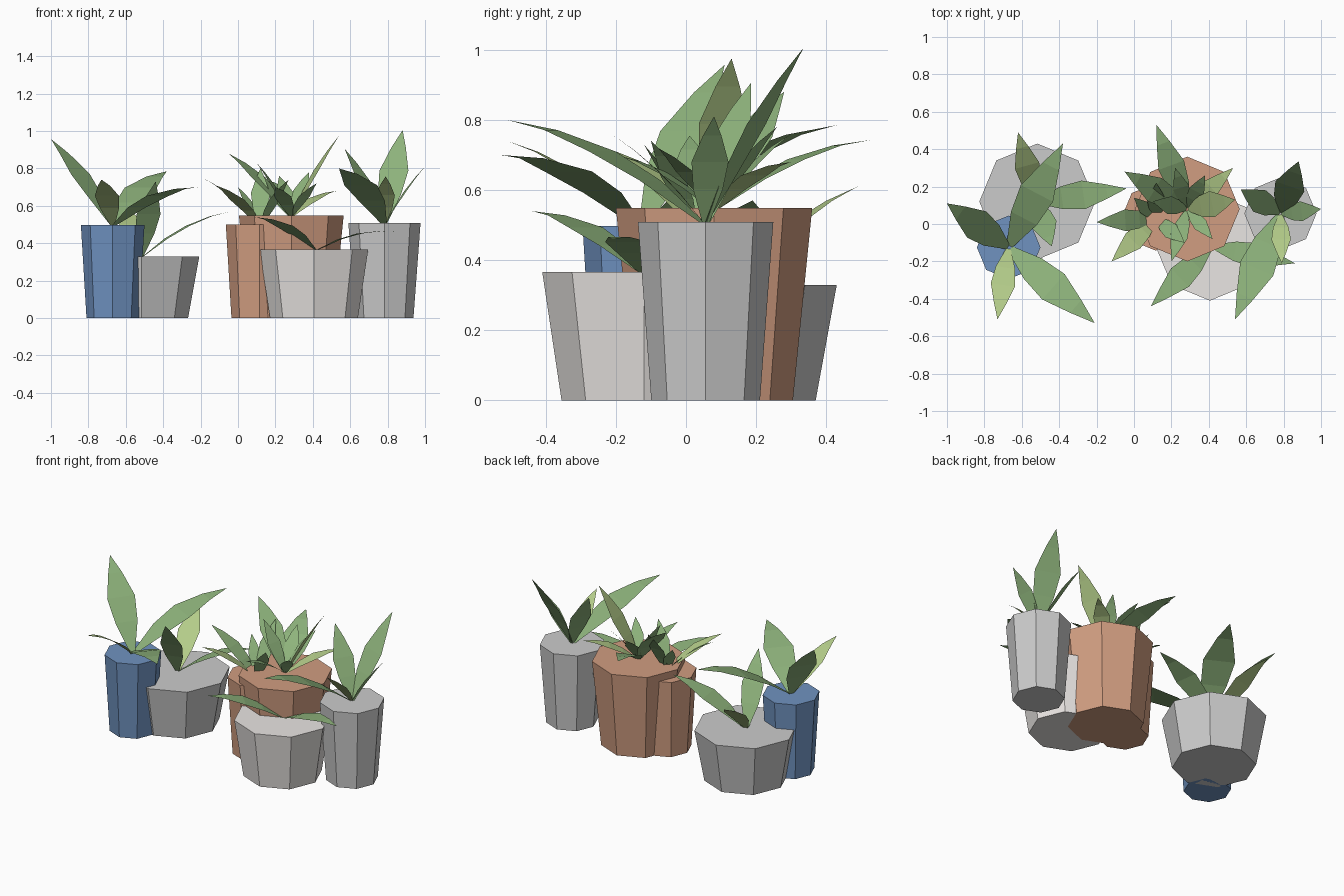
import bpy
import math
from mathutils import Vector

if "Cube" in bpy.data.objects:
    bpy.data.objects.remove(bpy.data.objects["Cube"])


def material(name, rgb):
    m = bpy.data.materials.new(name)
    m.diffuse_color = (*rgb, 1)
    m.use_nodes = True
    m.node_tree.nodes["Principled BSDF"].inputs["Base Color"].default_value = m.diffuse_color
    return m


BLUE = material("blue_glaze", (0.16, 0.29, 0.53))
CLAY = material("terracotta", (0.64, 0.34, 0.22))
PALE = material("pale_stone", (0.82, 0.79, 0.77))
GREEN = material("leaf_green", (0.27, 0.45, 0.20))
LIME = material("leaf_lime", (0.45, 0.60, 0.25))


def pot(name, x, y, r_top, r_base, h, mat=None):
    """Solid eight-sided pot, wider at the top."""
    bpy.ops.mesh.primitive_cone_add(vertices=8, radius1=r_base, radius2=r_top,
                                    depth=h, location=(x, y, h / 2))
    ob = bpy.context.object
    ob.name = name
    if mat:
        ob.data.materials.append(mat)


# along the leaf: (fraction, share of full width)
PROFILE = [(0.0, 0.15), (0.28, 0.8), (0.52, 1.0), (0.78, 0.5)]


def plant(name, root, tips, lime=()):
    """One mesh of flat tapering leaves from the root to each tip."""
    verts, faces, mats = [], [], []
    root = Vector(root)
    for i, tip in enumerate(tips):
        d = Vector(tip) - root
        side = Vector((-d.y, d.x, 0)).normalized()
        half = 0.14 * d.length
        arch = 0.35 * math.hypot(d.x, d.y)
        start = len(verts)
        for t, w in PROFILE:
            c = root + d * t + Vector((0, 0, arch * t * (1 - t)))
            verts += [c - side * half * w, c + side * half * w]
        verts.append(Vector(tip))
        for k in range(len(PROFILE) - 1):
            a = start + 2 * k
            faces.append((a, a + 1, a + 3, a + 2))
        a = start + 2 * len(PROFILE) - 2
        faces.append((a, a + 1, a + 2))
        mats += [1 if i in lime else 0] * len(PROFILE)
    me = bpy.data.meshes.new(name)
    me.from_pydata(verts, [], faces)
    me.materials.append(GREEN)
    me.materials.append(LIME)
    me.polygons.foreach_set("material_index", mats)
    ob = bpy.data.objects.new(name, me)
    bpy.context.collection.objects.link(ob)


# Pots
pot("blue_pot", -0.67, -0.125, 0.17, 0.14, 0.497, BLUE)
pot("wide_grey_pot", -0.517, 0.12, 0.31, 0.25, 0.329)
pot("large_clay_pot", 0.285, 0.08, 0.28, 0.225, 0.549, CLAY)
pot("small_clay_pot", 0.115, 0.038, 0.18, 0.15, 0.50, CLAY)
pot("pale_pot", 0.406, -0.12, 0.29, 0.235, 0.366, PALE)
pot("tall_grey_pot", 0.783, 0.056, 0.193, 0.155, 0.508)

# Plants
plant("blue_pot_plant", (-0.67, -0.125, 0.49),
      [(-1.0, 0.11, 0.957), (-0.73, -0.51, 0.74), (-0.21, -0.53, 0.70),
       (-0.38, 0.43, 0.785)], lime=(1,))
plant("wide_grey_pot_plant", (-0.52, 0.12, 0.32),
      [(-0.04, 0.19, 0.57), (-0.62, 0.49, 0.61), (-0.44, -0.12, 0.73)],
      lime=(1,))
plant("large_clay_pot_plant", (0.285, 0.08, 0.54),
      [(0.12, 0.53, 0.743), (0.54, 0.13, 0.975), (-0.05, 0.28, 0.88),
       (0.53, 0.30, 0.68), (0.42, -0.08, 0.72), (0.20, -0.20, 0.70),
       (0.10, 0.12, 0.83), (0.38, 0.26, 0.78), (0.22, 0.30, 0.76)],
      lime=(1, 3))
plant("small_clay_pot_plant", (0.12, 0.03, 0.49),
      [(-0.20, 0.01, 0.755), (-0.12, -0.20, 0.71), (0.27, -0.10, 0.74),
       (0.12, 0.22, 0.80), (0.00, 0.14, 0.70)], lime=(1,))
plant("pale_pot_plant", (0.415, -0.12, 0.36),
      [(0.09, -0.44, 0.54), (0.86, -0.21, 0.46)])
plant("tall_grey_pot_plant", (0.783, 0.056, 0.50),
      [(0.88, 0.335, 1.005), (1.0, 0.08, 0.81), (0.57, 0.185, 0.905),
       (0.79, -0.21, 0.757), (0.54, -0.51, 0.80)], lime=(3,))
